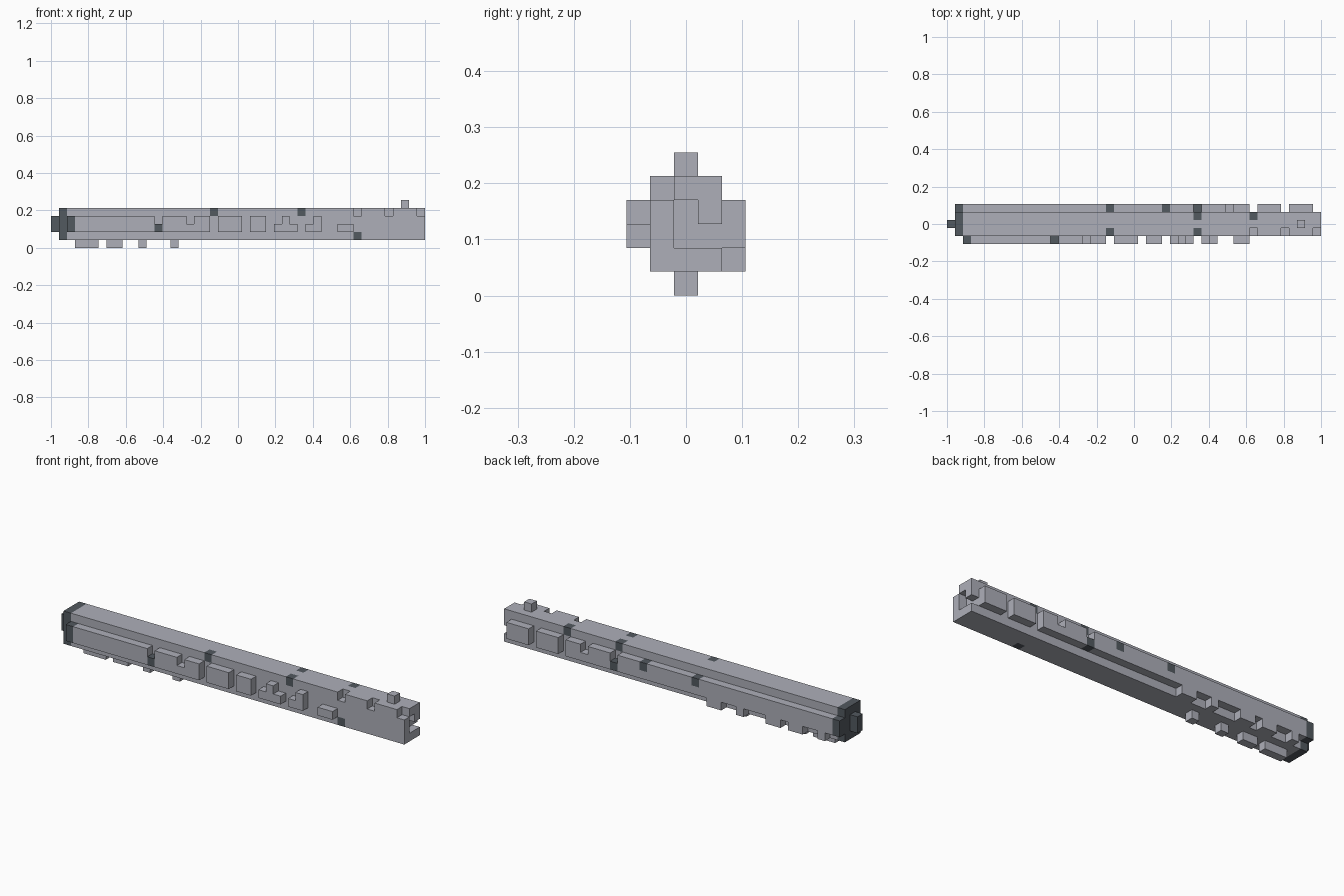
import bpy, bmesh
from itertools import product
from mathutils import Vector

cube = bpy.data.objects.get("Cube")
if cube:
    bpy.data.objects.remove(cube, do_unlink=True)

U = 2 / 47                                  # side of one block
ORIGIN = Vector((-1, -2.5 * U, 0))


def material(name, rgb):
    mat = bpy.data.materials.new(name)
    mat.use_nodes = True
    mat.diffuse_color = (*rgb, 1)
    mat.node_tree.nodes["Principled BSDF"].inputs["Base Color"].default_value = (*rgb, 1)
    return mat


light_grey = material("light_grey", (0.42, 0.43, 0.485))
dark_grey = material("dark_grey", (0.085, 0.1, 0.115))


def cells(boxes):
    """All blocks inside boxes given as (x range, y range, z range)."""
    found = set()
    for xs, ys, zs in boxes:
        found |= set(product(range(*xs), range(*ys), range(*zs)))
    return found


def block_part(name, solid, mat):
    """Closed skin around a set of blocks, with flat areas merged."""
    bm = bmesh.new()
    for cell in solid:
        for axis, side in product(range(3), (0, 1)):
            near = list(cell)
            near[axis] += 2 * side - 1
            if tuple(near) in solid:
                continue
            a, b = (axis + 1) % 3, (axis + 2) % 3
            ring = []
            for da, db in ((0, 0), (1, 0), (1, 1), (0, 1)):
                p = Vector(cell)
                p[axis] += side
                p[a] += da
                p[b] += db
                ring.append(bm.verts.new(ORIGIN + p * U))
            bm.faces.new(ring if side else ring[::-1])
    bmesh.ops.remove_doubles(bm, verts=bm.verts, dist=U / 100)
    bmesh.ops.dissolve_limit(bm, angle_limit=0.01, verts=bm.verts, edges=bm.edges)
    mesh = bpy.data.meshes.new(name)
    bm.to_mesh(mesh)
    bm.free()
    mesh.materials.append(mat)
    obj = bpy.data.objects.new(name, mesh)
    bpy.context.collection.objects.link(obj)
    return obj


ALL_Y, MID, BAND = (1, 4), (2, 3), (2, 4)
FRONT, BACK = (0, 1), (4, 5)

# Dark inset studs, single blocks set into the hull and side bands
studs = {(20, 1, 4), (31, 1, 4), (38, 1, 1), (31, 3, 4), (38, 3, 4),
         (13, 0, 2), (20, 4, 3), (27, 4, 3), (31, 4, 2)}

# Long hull with notches on the top front edge and an open muzzle
hull = cells([((2, 47), ALL_Y, (1, 5))])
hull -= {(x, 1, 4) for x in (38, 42, 46)}
hull -= {(46, 2, 2), (46, 2, 3), (46, 3, 2)}
block_part("hull", hull - studs, light_grey)

# Front side band: long strip, then broken plates
front = cells([(xs, FRONT, BAND) for xs in
               ((3, 13), (14, 17), (18, 20), (21, 24), (25, 27), (29, 30), (33, 34))])
front |= cells([(xs, FRONT, (2, 3)) for xs in ((17, 18), (28, 31), (32, 34), (36, 38))])
block_part("front_band", front - studs, light_grey)

# Back side band: long strip, then plates towards the muzzle
back = cells([(xs, BACK, BAND) for xs in ((2, 31), (32, 35), (36, 38), (39, 42), (43, 46))])
back |= cells([((35, 36), BACK, (2, 3))])
# Short lower teeth under the back band
back |= cells([(xs, BACK, (1, 2)) for xs in ((17, 19), (14, 15), (9, 11), (6, 8), (3, 4))])
block_part("back_band", back - studs, light_grey)

# Keel blocks underneath and the sight on top
for i, xs in enumerate(((3, 6), (7, 9), (11, 12), (15, 16))):
    block_part(f"keel_block_{i + 1}", cells([(xs, MID, (0, 1))]), light_grey)
block_part("top_sight", cells([((44, 45), MID, (5, 6))]), light_grey)

# Dark end cap with side lugs
cap = cells([((1, 2), ALL_Y, (1, 5)), ((0, 1), MID, BAND),
             ((1, 2), BACK, BAND), ((2, 3), FRONT, BAND)])
block_part("end_cap", cap, dark_grey)

for i, stud in enumerate(sorted(studs)):
    block_part(f"stud_{i + 1}", {stud}, dark_grey)
